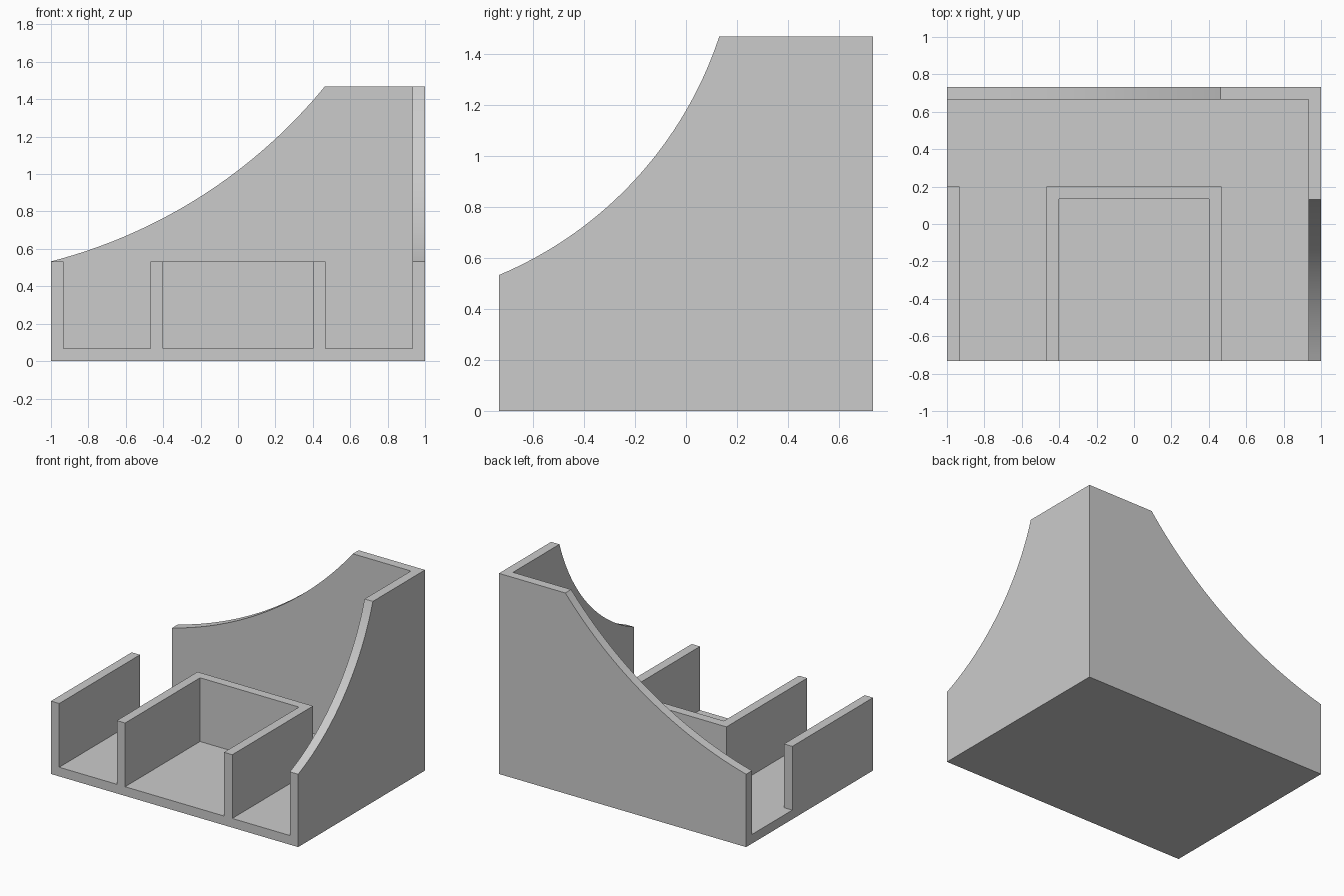
import bpy, bmesh, math
from mathutils import Vector

cube = bpy.data.objects.get("Cube")
if cube:
    bpy.data.objects.remove(cube, do_unlink=True)

# Overall sizes: half width, half depth, wall thickness, low and high rims
W, D, T = 1.0, 0.733, 0.067
LOW, HIGH = 0.533, 1.467

grey = bpy.data.materials.new("plain_grey")
grey.use_nodes = True
grey.diffuse_color = (0.6, 0.6, 0.6, 1)
grey.node_tree.nodes["Principled BSDF"].inputs["Base Color"].default_value = (0.6, 0.6, 0.6, 1)


def prism(name, outline, extrude):
    """Closed solid made by extruding a planar outline along a vector."""
    bm = bmesh.new()
    face = bm.faces.new([bm.verts.new(p) for p in outline])
    moved = bmesh.ops.extrude_face_region(bm, geom=[face])["geom"]
    bmesh.ops.translate(bm, vec=extrude,
                        verts=[v for v in moved if isinstance(v, bmesh.types.BMVert)])
    bmesh.ops.recalc_face_normals(bm, faces=bm.faces[:])
    mesh = bpy.data.meshes.new(name)
    bm.to_mesh(mesh)
    bm.free()
    mesh.materials.append(grey)
    obj = bpy.data.objects.new(name, mesh)
    bpy.context.collection.objects.link(obj)
    return obj


def sagging_arc(start, end, sag, steps=32):
    """Circular arc between two points, bowed below its chord."""
    a, b = Vector(start), Vector(end)
    chord = b - a
    half = chord.length / 2
    radius = (half * half + sag * sag) / (2 * sag)
    along = chord.normalized()
    up = Vector((-along.y, along.x))
    centre = (a + b) / 2 + up * (radius - sag)
    sweep = math.asin(half / radius)
    angles = [sweep * (2 * i / steps - 1) for i in range(steps + 1)]
    return [centre + radius * (along * math.sin(t) - up * math.cos(t)) for t in angles]


def swept_profile(start, end, stop):
    """Wall outline: curved rim rising to a flat top, standing on the floor."""
    rim = sagging_arc((start, LOW), (end, HIGH), 0.138)
    return rim + [Vector((stop, HIGH)), Vector((stop, T)), Vector((start, T))]


# Floor
prism("floor_plate", [(-W, -D, 0), (W, -D, 0), (W, D, 0), (-W, D, 0)], (0, 0, T))

# Tall curved walls meeting at the back corner
tall_walls = [
    prism("back_wall", [(p.x, D, p.y) for p in swept_profile(-W, 0.463, W)], (0, -T, 0)),
    prism("left_side_wall", [(W, p.x, p.y) for p in swept_profile(-D, 0.13, D - T)], (-T, 0, 0)),
]

# Low wall along the open side
prism("right_side_wall", [(-W, -D, T), (T - W, -D, T), (T - W, 0.2, T), (-W, 0.2, T)],
      (0, 0, LOW - T))

# U-shaped middle compartment, open to the front
ox, oy = 0.467, 0.2
ix, iy = ox - T, oy - T
prism("middle_bay_wall",
      [(x, y, T) for x, y in ((-ox, -D), (-ix, -D), (-ix, iy), (ix, iy),
                              (ix, -D), (ox, -D), (ox, oy), (-ox, oy))],
      (0, 0, LOW - T))

# Smooth the curved rims while keeping the corners crisp
bpy.ops.object.select_all(action="DESELECT")
for wall in tall_walls:
    wall.select_set(True)
bpy.context.view_layer.objects.active = tall_walls[0]
bpy.ops.object.shade_smooth_by_angle(angle=math.radians(15))
